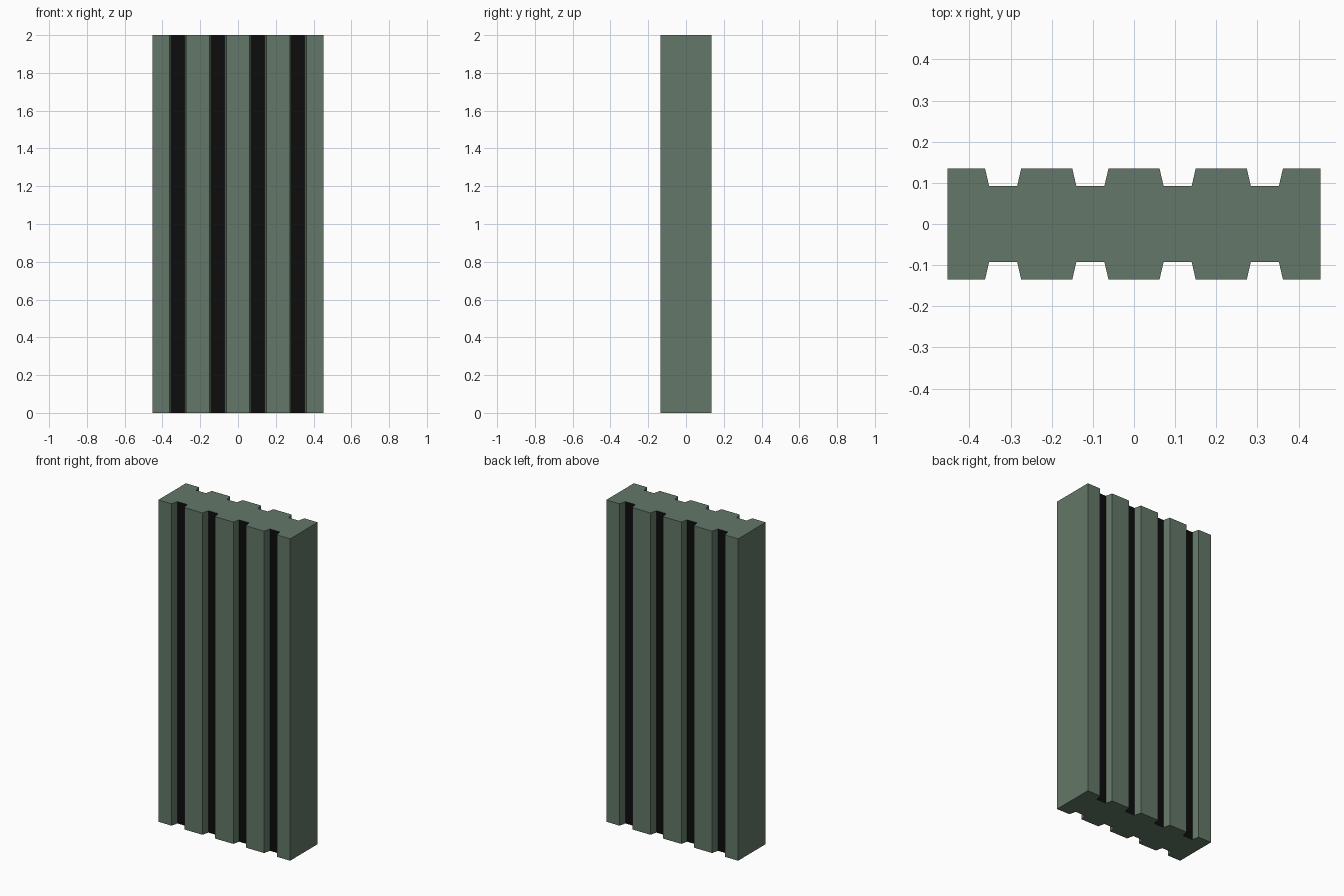
import bpy
import bmesh

cube = bpy.data.objects.get("Cube")
if cube:
    bpy.data.objects.remove(cube, do_unlink=True)

HALF_WIDTH, HALF_DEPTH, HEIGHT = 0.453, 0.135, 2.0
GROOVE_FLOOR = 0.092
GROOVE_CENTRES = (-0.318, -0.106, 0.106, 0.318)
MOUTH, FLOOR = 0.044, 0.034  # half widths of a groove


def make_material(name, colour):
    mat = bpy.data.materials.new(name)
    mat.use_nodes = True
    mat.diffuse_color = colour
    mat.node_tree.nodes["Principled BSDF"].inputs["Base Color"].default_value = colour
    return mat


green = make_material("grey green paint", (0.125, 0.187, 0.139, 1))
black = make_material("black groove", (0.004, 0.004, 0.004, 1))

# Front outline from left to right, with a tapered channel at each centre
front = [(-HALF_WIDTH, -HALF_DEPTH)]
for c in GROOVE_CENTRES:
    front += [(c - MOUTH, -HALF_DEPTH), (c - FLOOR, -GROOVE_FLOOR),
              (c + FLOOR, -GROOVE_FLOOR), (c + MOUTH, -HALF_DEPTH)]
front.append((HALF_WIDTH, -HALF_DEPTH))
outline = front + [(x, -y) for x, y in reversed(front)]

# Extrude the closed outline upward
bm = bmesh.new()
base = bm.faces.new([bm.verts.new((x, y, 0)) for x, y in outline])
result = bmesh.ops.extrude_face_region(bm, geom=[base], use_keep_orig=True)
top_verts = [g for g in result["geom"] if isinstance(g, bmesh.types.BMVert)]
bmesh.ops.translate(bm, verts=top_verts, vec=(0, 0, HEIGHT))
bmesh.ops.recalc_face_normals(bm, faces=bm.faces)

# Channel floors are black, everything else is green
for face in bm.faces:
    on_floor = all(abs(abs(v.co.y) - GROOVE_FLOOR) < 0.001 for v in face.verts)
    face.material_index = 1 if on_floor else 0

mesh = bpy.data.meshes.new("grooved_panel")
bm.to_mesh(mesh)
bm.free()
mesh.materials.append(green)
mesh.materials.append(black)
panel = bpy.data.objects.new("grooved_panel", mesh)
bpy.context.collection.objects.link(panel)
